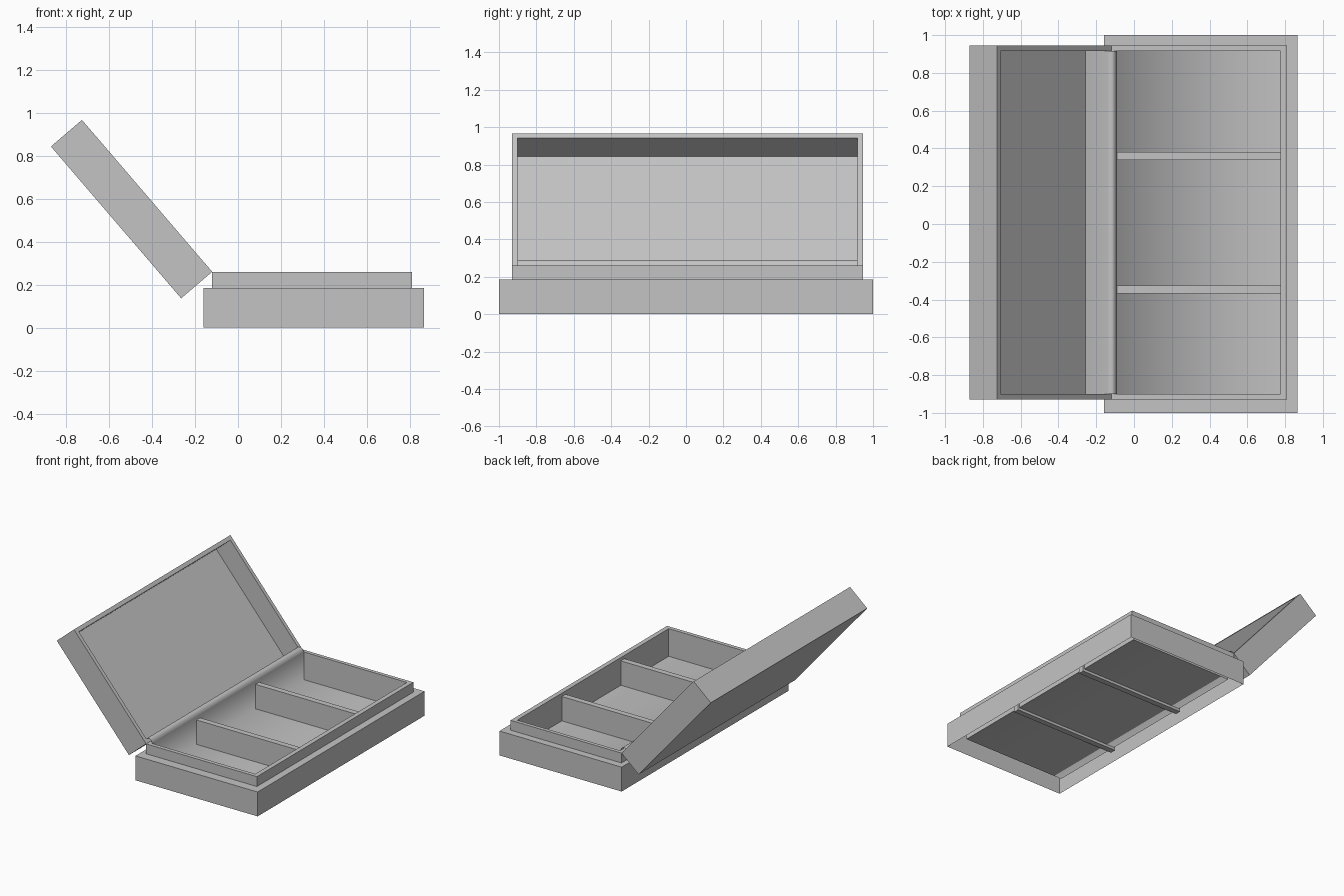
import bpy, bmesh
from mathutils import Vector

cube = bpy.data.objects.get("Cube")
if cube:
    bpy.data.objects.remove(cube, do_unlink=True)

GREY = (0.55, 0.55, 0.55, 1)
grey = bpy.data.materials.new("plain grey")
grey.use_nodes = True
grey.diffuse_color = GREY
grey.node_tree.nodes["Principled BSDF"].inputs["Base Color"].default_value = GREY

# Shared sizes of the case
Y0, Y1 = -0.93, 0.945          # tray and lid outside
IN0, IN1 = -0.90, 0.917        # tray and lid inside
TRAY_X0, TRAY_X1 = -0.09, 0.775
FLOOR, RIM = 0.05, 0.26
LENGTH, DEPTH, WALL = 0.93, 0.19, 0.03
LID_FLOOR = -0.155


def finish(bm, name, smooth=False):
    mesh = bpy.data.meshes.new(name)
    bm.to_mesh(mesh)
    bm.free()
    mesh.materials.append(grey)
    for p in mesh.polygons:
        p.use_smooth = smooth
    obj = bpy.data.objects.new(name, mesh)
    bpy.context.collection.objects.link(obj)
    return obj


def shell(name, rings, place, bottom=False, top=False, open_side=True):
    """Join rectangles (x0, x1, y0, y1, z) into a stepped shell."""
    bm = bmesh.new()
    loops = []
    for x0, x1, y0, y1, z in rings:
        corners = ((x0, y0), (x1, y0), (x1, y1), (x0, y1))
        loops.append([bm.verts.new(place(x, y, z)) for x, y in corners])
    for n, (a, b) in enumerate(zip(loops, loops[1:])):
        for i in range(4):
            if open_side and n == len(loops) - 2 and i == 3:
                continue       # the liner covers this wall
            j = (i + 1) % 4
            bm.faces.new((a[i], a[j], b[j], b[i]))
    if bottom:
        bm.faces.new(loops[0][::-1])
    if top:
        bm.faces.new(loops[-1])
    bmesh.ops.recalc_face_normals(bm, faces=bm.faces)
    return finish(bm, name)


def upright(x, y, z):
    return Vector((x, y, z))


def tilted(u, y, w):
    """Lid space: u runs away from the hinge, w points out of the recess."""
    return Vector((-0.12 - 0.651 * u + 0.759 * w, y, RIM + 0.759 * u + 0.651 * w))


# Base with open underside, ledge and raised tray rim
shell("base_tray", [
    (-0.16, 0.865, -1, 1, 0),
    (-0.16, 0.865, -1, 1, 0.185),
    (-0.12, 0.81, Y0, Y1, 0.185),
    (-0.12, 0.81, Y0, Y1, RIM),
    (TRAY_X0, TRAY_X1, IN0, IN1, RIM),
    (TRAY_X0, TRAY_X1, IN0, IN1, FLOOR),
], upright)

# Open lid with a deep recess
shell("lid", [
    (0, LENGTH, Y0, Y1, -DEPTH),
    (0, LENGTH, Y0, Y1, 0),
    (WALL, LENGTH - WALL, IN0, IN1, 0),
    (WALL, LENGTH - WALL, IN0, IN1, LID_FLOOR),
], tilted, bottom=True, top=True)

# Soft liner: lid wall, over the hinge, down the tray wall, across the floor
start = tilted(WALL, 0, 0)
end = Vector((TRAY_X0, 0, RIM))
control = Vector((-0.105, 0, 0.305))
path = [tilted(WALL, 0, LID_FLOOR)]
for k in range(9):
    t = k / 8
    path.append(start * (1 - t) ** 2 + control * 2 * t * (1 - t) + end * t * t)
path += [Vector((TRAY_X0, 0, FLOOR)), Vector((TRAY_X1, 0, FLOOR))]
bm = bmesh.new()
rows = [[bm.verts.new((p.x, y, p.z)) for y in (IN0, IN1)] for p in path]
for a, b in zip(rows, rows[1:]):
    bm.faces.new((a[0], b[0], b[1], a[1]))
finish(bm, "hinge_liner", smooth=True)

# Two dividers that reach slightly through the floor
for name, y in (("front_divider", -0.347), ("back_divider", 0.36)):
    sides = (-0.10, 0.785, y - 0.022, y + 0.022)
    shell(name, [(*sides, FLOOR - 0.02), (*sides, 0.235)], upright,
          bottom=True, top=True, open_side=False)
